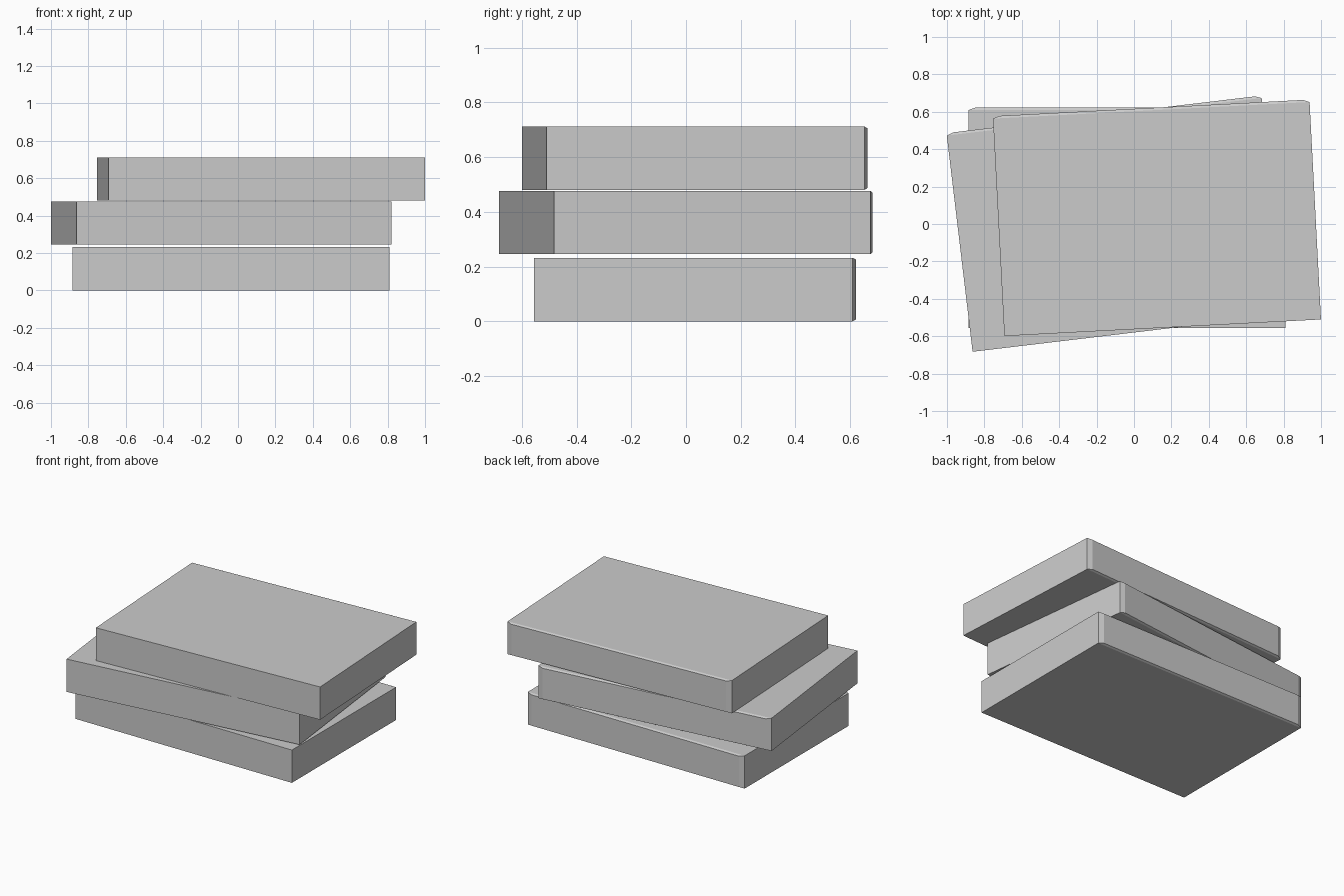
import bpy, bmesh, math

if "Cube" in bpy.data.objects:
    bpy.data.objects.remove(bpy.data.objects["Cube"])

grey = bpy.data.materials.new("light grey")
grey.diffuse_color = (0.6, 0.6, 0.6, 1)
grey.use_nodes = True
grey.node_tree.nodes["Principled BSDF"].inputs["Base Color"].default_value = grey.diffuse_color

W, D, H = 1.695, 1.177, 0.232          # slab size
BEV_X, BEV_Y, BEV_Z = 0.035, 0.013, 0.007  # chamfer around the back face


def slab(name, x, y, z, degrees):
    """Slab whose front left bottom corner is the object origin."""
    bm = bmesh.new()

    def ring(depth, ix, iz):
        return [bm.verts.new((px, depth, pz)) for px, pz in
                ((ix, iz), (W - ix, iz), (W - ix, H - iz), (ix, H - iz))]

    rings = [ring(0, 0, 0), ring(D - BEV_Y, 0, 0), ring(D, BEV_X, BEV_Z)]
    for a, b in zip(rings, rings[1:]):
        for i in range(4):
            j = (i + 1) % 4
            bm.faces.new((a[i], a[j], b[j], b[i]))
    bm.faces.new(rings[0])
    bm.faces.new(rings[-1])
    bmesh.ops.recalc_face_normals(bm, faces=bm.faces)
    mesh = bpy.data.meshes.new(name)
    bm.to_mesh(mesh)
    bm.free()
    mesh.materials.append(grey)
    obj = bpy.data.objects.new(name, mesh)
    obj.location = (x, y, z)
    obj.rotation_euler.z = math.radians(degrees)
    bpy.context.collection.objects.link(obj)


# Stack of three slabs, each turned a little
slab("bottom_slab", -0.885, -0.555, 0.0, 0)
slab("middle_slab", -0.863, -0.683, 0.245, 6.8)
slab("top_slab", -0.693, -0.599, 0.48, 3)
